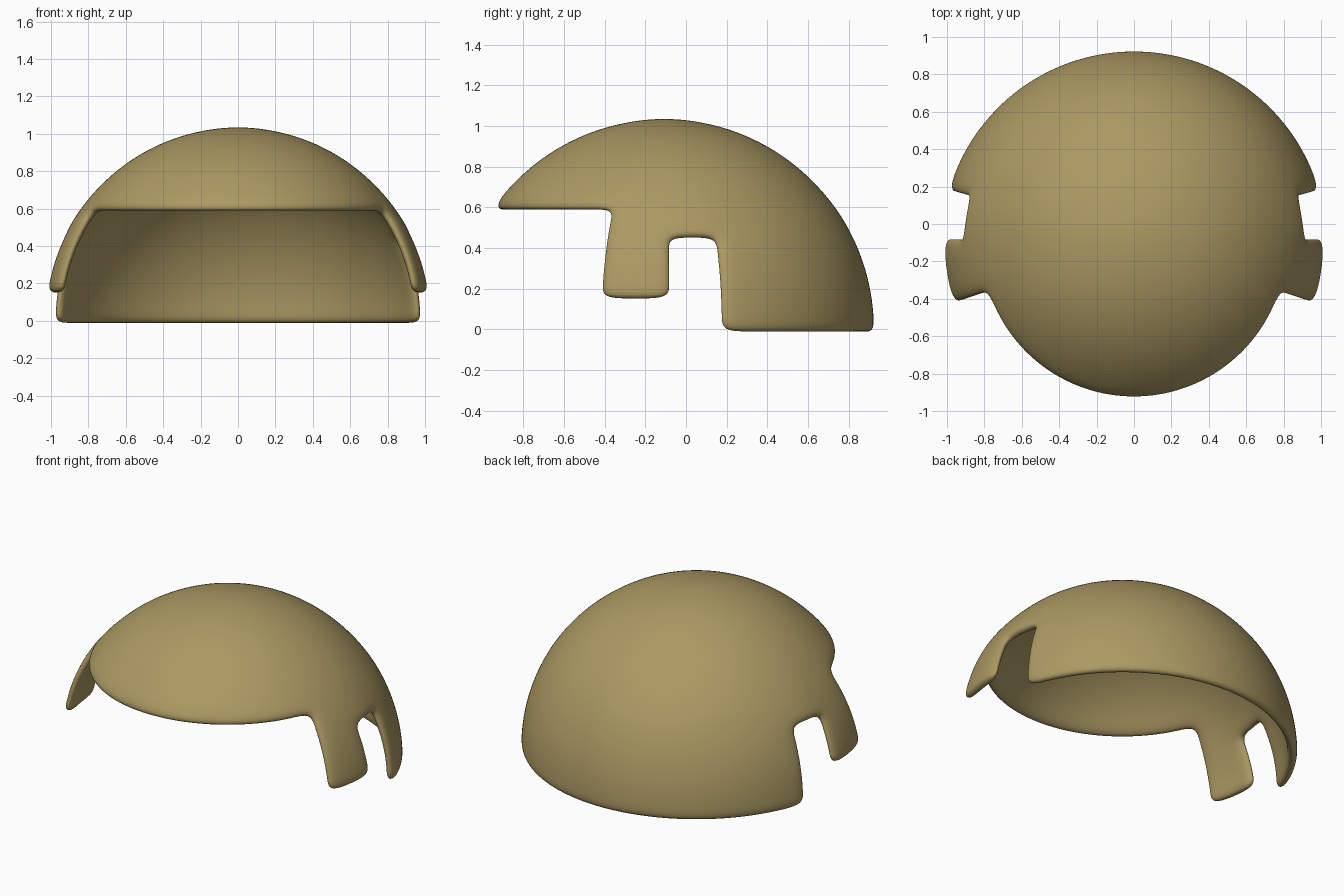
import bpy, bmesh
from math import sin, cos, radians

if "Cube" in bpy.data.objects:
    bpy.data.objects.remove(bpy.data.objects["Cube"])

R, CY, THICK = 1.036, -0.107, 0.06

def spread(a, b, n):
    return [a + (b - a) * i / n for i in range(n)]

# Latitude rows (back rim, strap tip, notch top and brim all lie on rows)
lats = [-0.7, 4, 8.6, 13, 17.6, 22.2, 26.7, 31.3, 36, 43, 51, 59, 67, 75, 83]
# Longitude columns of the right half, front (-90) to back (90)
lons = spread(-90, -18.2, 8) + [-18.2, -8.25, 1.7, 8.95] + spread(16.2, 90, 8) + [90]

def lowest_row(lon):
    """First row of the shell for a column starting at this longitude."""
    if lon < -18.3:
        return 8        # front brim
    if lon < 1.6:
        return 2        # side strap
    if lon < 16.1:
        return 6        # ear notch
    return 0            # back skirt

# Right half of the dome surface
bm = bmesh.new()
grid = {}
def vert(i, j):
    if (i, j) not in grid:
        la, lo = radians(lats[j]), radians(lons[i])
        x = R * cos(la) * cos(lo)
        grid[i, j] = bm.verts.new((0 if x < 1e-5 else x, CY + R * cos(la) * sin(lo), R * sin(la)))
    return grid[i, j]

pole = bm.verts.new((0, CY, R))
top = len(lats) - 1
for i in range(len(lons) - 1):
    for j in range(lowest_row(lons[i]), top):
        bm.faces.new((vert(i, j), vert(i + 1, j), vert(i + 1, j + 1), vert(i, j + 1)))
    bm.faces.new((vert(i, top), vert(i + 1, top), pole))
for f in bm.faces:
    f.smooth = True
mesh = bpy.data.meshes.new("helmet_shell")
bm.to_mesh(mesh)
bm.free()
shell = bpy.data.objects.new("helmet_shell", mesh)
bpy.context.collection.objects.link(shell)

# Mirror, thicken inwards and round the rim
mirror = shell.modifiers.new("mirror", 'MIRROR')
mirror.use_clip = True
mirror.merge_threshold = 0.001
solid = shell.modifiers.new("thickness", 'SOLIDIFY')
solid.thickness = THICK
solid.offset = -1
sub = shell.modifiers.new("smooth", 'SUBSURF')
sub.levels = sub.render_levels = 3

# Khaki finish
mat = bpy.data.materials.new("khaki")
mat.diffuse_color = (0.41, 0.32, 0.125, 1)
mat.use_nodes = True
mat.node_tree.nodes["Principled BSDF"].inputs["Base Color"].default_value = mat.diffuse_color
mesh.materials.append(mat)
